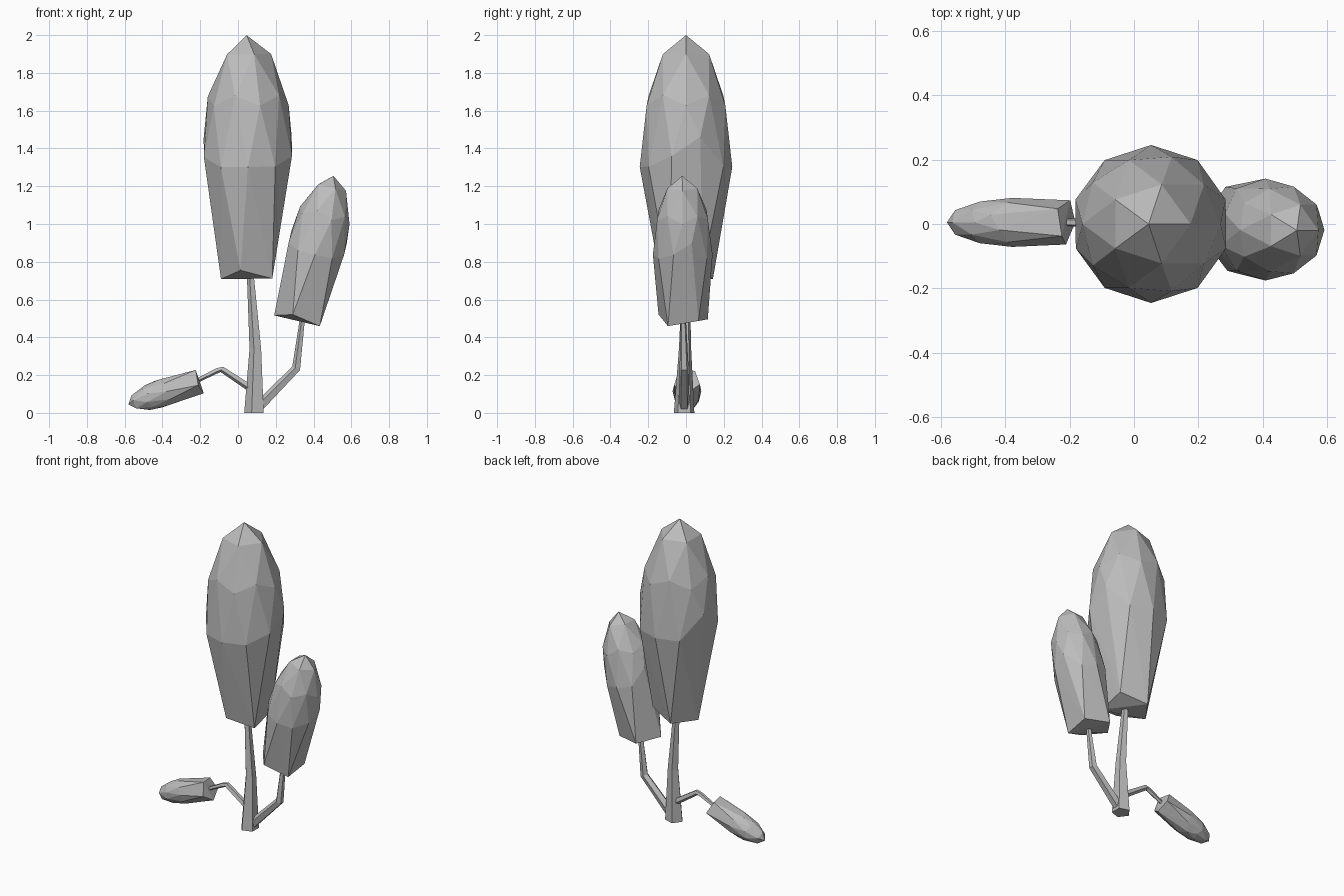
import bpy
import bmesh
from mathutils import Vector, Matrix

cube = bpy.data.objects.get("Cube")
if cube:
    bpy.data.objects.remove(cube, do_unlink=True)

grey = bpy.data.materials.new("plain grey")
grey.use_nodes = True
GREY = (0.5, 0.5, 0.5, 1)
grey.diffuse_color = GREY
grey.node_tree.nodes["Principled BSDF"].inputs["Base Color"].default_value = GREY


def finish(name, bm):
    bmesh.ops.recalc_face_normals(bm, faces=bm.faces)
    mesh = bpy.data.meshes.new(name)
    bm.to_mesh(mesh)
    bm.free()
    mesh.materials.append(grey)
    obj = bpy.data.objects.new(name, mesh)
    bpy.context.collection.objects.link(obj)


def clump(name, base, tip, radius, base_radius):
    """Faceted leaf clump: pointed dome on top, long facets down to a cut base."""
    base, tip = Vector(base), Vector(tip)
    length = (tip - base).length
    half = length * 0.525
    ball = bmesh.new()
    bmesh.ops.create_icosphere(ball, subdivisions=2, radius=1)
    bm = bmesh.new()
    for v in ball.verts:
        x, y, z = v.co
        if z > -0.1:
            # uneven widest ring
            if abs(z) < 0.1:
                z = -0.03 if abs(x) < 0.9 else (0.2 if y > 0 else 0.05)
            bm.verts.new((x * radius, y * radius, length - half + z * half))
        elif -0.9 < z < -0.7:
            # five corners of the base, two of them a little higher
            flat = Vector((x, y, 0)).normalized() * base_radius
            raised = (x > 0 and y > 0) or (y < -0.4 and x < 0)
            flat.z = length * 0.035 if raised else 0
            bm.verts.new(flat)
    ball.free()
    bmesh.ops.convex_hull(bm, input=bm.verts)
    turn = Vector((0, 0, 1)).rotation_difference(tip - base).to_matrix().to_4x4()
    bm.transform(Matrix.Translation(base) @ turn)
    finish(name, bm)


def limb(name, points, radii, sides=5):
    """Tapered faceted branch along a path."""
    pts = [Vector(p) for p in points]
    bm = bmesh.new()
    rings = []
    for i, p in enumerate(pts):
        along = pts[min(i + 1, len(pts) - 1)] - pts[max(i - 1, 0)]
        if name == "trunk":
            along = Vector((0, 0, 1))
        side = along.cross(Vector((0, 1, 0))).normalized()
        ring = []
        for k in range(sides):
            spin = Matrix.Rotation(k * 6.28319 / sides, 3, along.normalized())
            ring.append(bm.verts.new(p + spin @ side * radii[i]))
        rings.append(ring)
    for a, b in zip(rings, rings[1:]):
        for k in range(sides):
            n = (k + 1) % sides
            bm.faces.new((a[k], a[n], b[n], b[k]))
    bm.faces.new(rings[0])
    bm.faces.new(rings[-1])
    finish(name, bm)


# Trunk and side branches
limb("trunk", [(0.09, -0.01, 0), (0.095, -0.005, 0.34), (0.065, 0, 0.76)],
     [0.057, 0.034, 0.019])
limb("left_branch", [(0.11, -0.01, 0.03), (0.31, -0.01, 0.235), (0.345, -0.015, 0.52)],
     [0.03, 0.025, 0.014])
limb("right_branch", [(0.07, 0, 0.13), (-0.085, 0.005, 0.232), (-0.11, 0.005, 0.225),
                      (-0.22, 0.005, 0.17)],
     [0.021, 0.017, 0.015, 0.012])

# Leaf clumps
clump("main_leaves", (0.06, 0, 0.71), (0.045, 0, 2.0), 0.245, 0.15)
clump("left_leaves", (0.325, -0.015, 0.485), (0.505, -0.02, 1.255), 0.158, 0.137)
clump("right_leaves", (-0.205, 0.005, 0.172), (-0.58, 0.005, 0.045), 0.076, 0.072)
